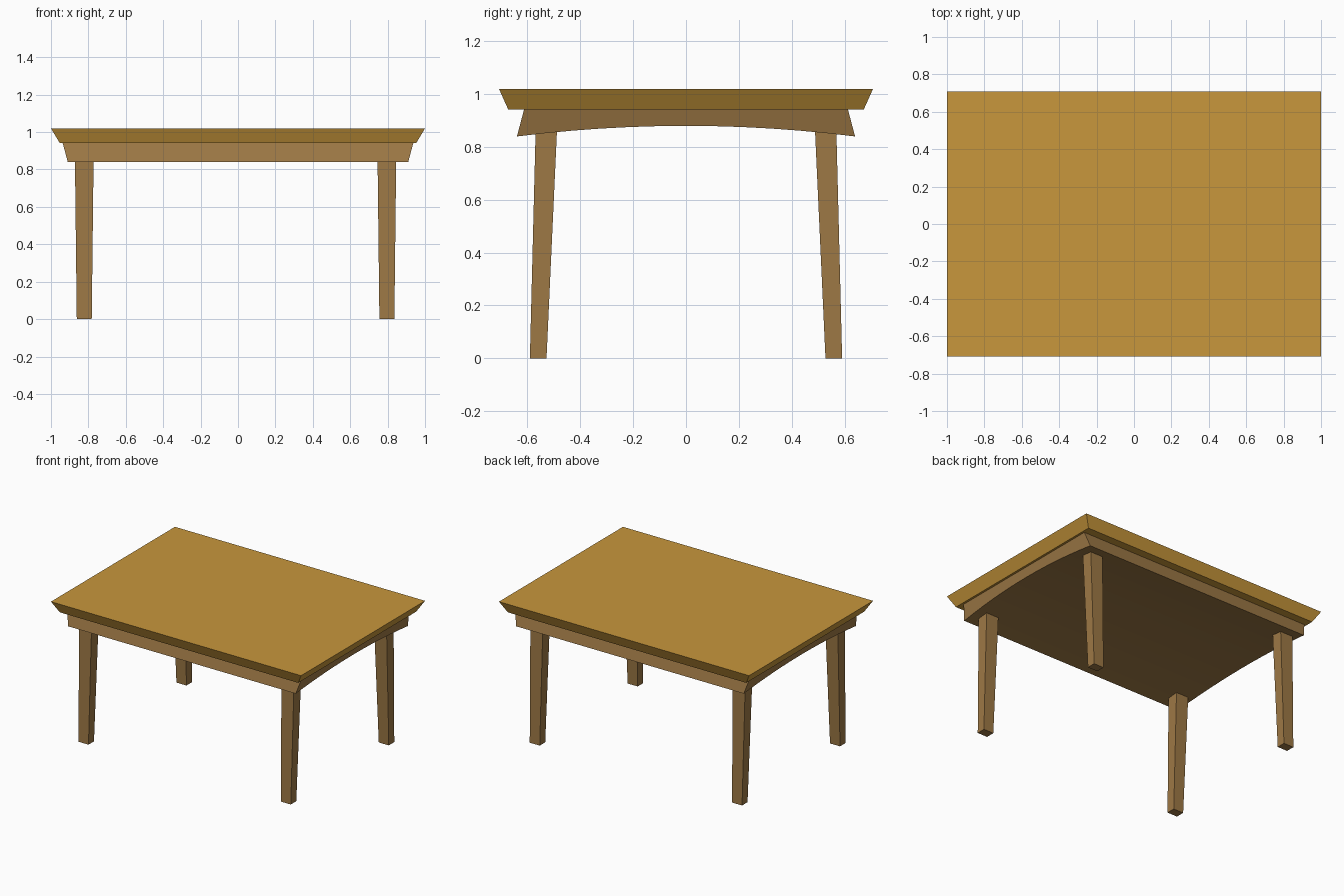
import bpy, bmesh

if "Cube" in bpy.data.objects:
    bpy.data.objects.remove(bpy.data.objects["Cube"])


def material(name, rgb):
    m = bpy.data.materials.new(name)
    m.diffuse_color = (*rgb, 1)
    m.use_nodes = True
    m.node_tree.nodes["Principled BSDF"].inputs["Base Color"].default_value = m.diffuse_color
    return m


def loft(name, loop_a, loop_b, mat):
    """Solid between two matching closed loops."""
    bm = bmesh.new()
    a = [bm.verts.new(p) for p in loop_a]
    b = [bm.verts.new(p) for p in loop_b]
    n = len(a)
    bm.faces.new(a)
    bm.faces.new(b[::-1])
    for i in range(n):
        j = (i + 1) % n
        bm.faces.new((a[i], b[i], b[j], a[j]))
    bmesh.ops.recalc_face_normals(bm, faces=bm.faces[:])
    me = bpy.data.meshes.new(name)
    bm.to_mesh(me)
    bm.free()
    me.materials.append(mat)
    ob = bpy.data.objects.new(name, me)
    bpy.context.collection.objects.link(ob)
    return ob


def rect(x0, x1, y0, y1, z):
    return [(x0, y0, z), (x1, y0, z), (x1, y1, z), (x0, y1, z)]


top_wood = material("top_wood", (0.58, 0.31, 0.045))
frame_wood = material("frame_wood", (0.34, 0.19, 0.06))

# Tabletop with undercut edges
loft("tabletop", rect(-0.953, 0.953, -0.673, 0.673, 0.942),
     rect(-1, 1, -0.708, 0.708, 1.02), top_wood)

# Apron block: arched underside, ends leaning outward toward the top
SEG = 12
profile = [(0.613, 0.942), (-0.613, 0.942)]
for i in range(SEG + 1):
    t = 2 * i / SEG - 1
    profile.append((0.64 * t, 0.88 - 0.04 * t * t))


def end_x(z):
    return 0.91 + 0.27 * (z - 0.84)


loft("apron", [(-end_x(z), y, z) for y, z in profile],
     [(end_x(z), y, z) for y, z in profile], frame_wood)

# Tapered, splayed legs, tops sunk into the apron
for side, cx in (("left", -0.822), ("right", 0.796)):
    for end, s in (("front", -1), ("back", 1)):
        loft(f"{end}_{side}_leg",
             rect(cx - 0.04, cx + 0.04, s * 0.528, s * 0.591, 0),
             rect(cx - 0.05, cx + 0.05, s * 0.488, s * 0.569, 0.87),
             frame_wood)
